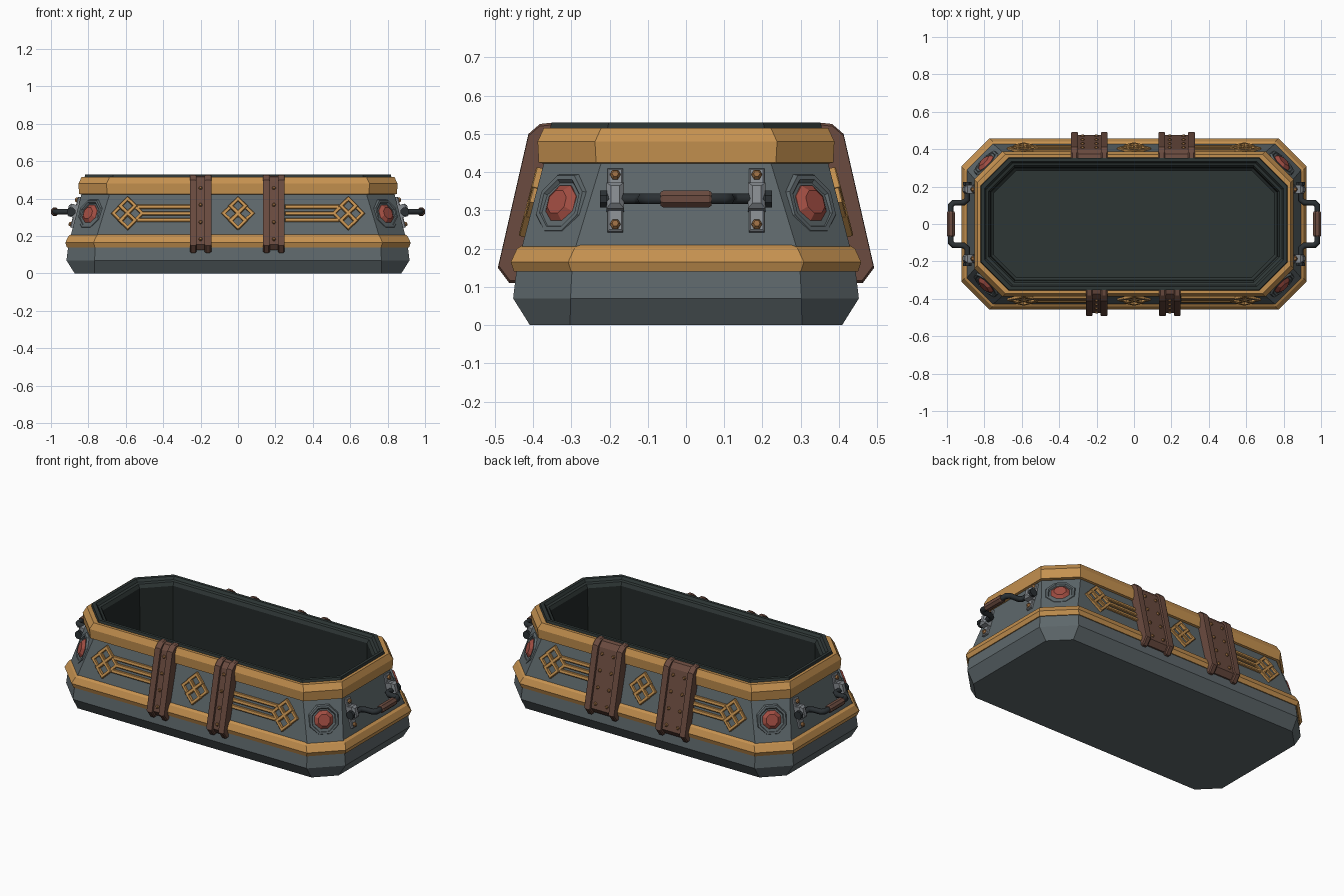
import bpy, bmesh, math
from mathutils import Matrix, Vector

if "Cube" in bpy.data.objects:
    bpy.data.objects.remove(bpy.data.objects["Cube"])


def mat(name, r, g, b):
    m = bpy.data.materials.new(name)
    m.diffuse_color = (r, g, b, 1)
    m.use_nodes = True
    m.node_tree.nodes["Principled BSDF"].inputs["Base Color"].default_value = m.diffuse_color
    return m


SLATE = mat("slate", .112, .138, .148)
GOLD = mat("gold", .56, .285, .08)
BROWN = mat("brown leather", .145, .070, .050)
RED = mat("red gem", .36, .075, .055)
DARK = mat("dark lining", .027, .037, .036)
SHADE = mat("blackened inner wall", .017, .023, .022)
STEEL = mat("steel", .235, .255, .275)
IRON = mat("black iron", .024, .030, .034)
RIVET = mat("bronze rivet", .33, .155, .055)


def loft(name, rings, mats, M=None, loop=False, pick=None):
    """Skin equal-sized point rings; loop joins last ring to first, otherwise capped."""
    bm = bmesh.new()
    vs = [[bm.verts.new(p) for p in ring] for ring in rings]
    n, k = len(rings[0]), len(rings)
    for i in range(k if loop else k - 1):
        a, b = vs[i], vs[(i + 1) % k]
        for j in range(n):
            f = bm.faces.new((a[j], a[(j + 1) % n], b[(j + 1) % n], b[j]))
            f.material_index = pick(i) if pick else 0
    if not loop:
        bm.faces.new(vs[0]).material_index = pick(-1) if pick else 0
        bm.faces.new(vs[-1]).material_index = pick(k) if pick else 0
    bmesh.ops.recalc_face_normals(bm, faces=bm.faces)
    if M:
        bm.transform(M)
    me = bpy.data.meshes.new(name)
    bm.to_mesh(me)
    bm.free()
    for m in mats:
        me.materials.append(m)
    ob = bpy.data.objects.new(name, me)
    bpy.context.collection.objects.link(ob)
    return ob


def octo(r, z, c=.15):
    """Chamfered rectangle of half depth r at height z, corner cut c."""
    x = r + .465
    return [(x - c, -r, z), (x, c - r, z), (x, r - c, z), (x - c, r, z),
            (c - x, r, z), (-x, r - c, z), (-x, c - r, z), (c - x, -r, z)]


def ngon(n, r, z, phase=0.0):
    return [(r * math.cos(phase + i * math.tau / n), r * math.sin(phase + i * math.tau / n), z)
            for i in range(n)]


def box(name, u, v, n0, n1, w, h, m, M, bev=.004):
    """Plate in a face frame with chamfered upper edge."""
    def rect(i, n):
        a, b = w / 2 - i, h / 2 - i
        return [(u - a, v - b, n), (u + a, v - b, n), (u + a, v + b, n), (u - a, v + b, n)]
    return loft(name, [rect(0, n0), rect(0, n1 - bev), rect(bev, n1)], [m], M)


def stud(name, u, v, n, r, h, m, M):
    return loft(name, [ngon(6, r, 0), ngon(6, r, h * .5), ngon(6, r * .6, h)], [m],
                M @ Matrix.Translation((u, v, n)))


def frame(nx, ny, slope, px, py, z=.32):
    """Local axes on a sloped wall: u sideways, v up, n outward."""
    n = Vector((nx, ny, slope)).normalized()
    u = Vector((-ny, nx, 0)).normalized()
    M = Matrix((u, n.cross(u), n)).transposed().to_4x4()
    M.translation = (px, py, z)
    return M


# Hollow body: plinth, sloped wall, dark rim, lining and floor
body = [(.408, 0, .105), (.452, .07, .15), (.443, .145, .145), (.43, .2, .14), (.37, .43, .15),
        (.357, .505, .15), (.352, .53, .15), (.335, .53, .145), (.325, .515, .14),
        (.312, .51, .135), (.302, .49, .13), (.296, .1, .125), (.285, .09, .12)]
loft("chest_body", [octo(*p) for p in body], [SLATE, DARK, SHADE],
     pick=lambda i: 0 if i < 5 else 2 if i == 10 else 1)

# Gold bands
loft("lower_band", [octo(r, z) for r, z in
     [(.42, .143), (.450, .140), (.458, .165), (.442, .2), (.418, .215)]], [GOLD], loop=True)
loft("upper_band", [octo(r, z) for r, z in
     [(.36, .42), (.385, .425), (.388, .48), (.372, .515), (.35, .515)]], [GOLD], loop=True)


# Leather straps: centre plate between two raised rails
def strap(side, xc, width, cols):
    rail = [(.42, .11), (.462, .11), (.492, .15), (.412, .50), (.382, .526), (.345, .530),
            (.343, .50), (.36, .43)]
    plate = [(.42, .125), (.455, .125), (.476, .155), (.399, .49), (.375, .517), (.354, .522),
             (.352, .50), (.36, .43)]

    def slab(name, prof, x0, x1, bev):
        cy, cz = .41, .33

        def ring(x, s):
            return [(x, side * (cy + (y - cy) * s), cz + (z - cz) * s) for y, z in prof]
        loft(name, [ring(x0, 1 - bev), ring(x0 + .007, 1), ring(x1 - .007, 1), ring(x1, 1 - bev)],
             [BROWN])
    h = width / 2
    slab("strap_plate", plate, xc - h + .01, xc + h - .01, 0)
    slab("strap_rail", rail, xc - h, xc - h + .036, .03)
    slab("strap_rail", rail, xc + h - .036, xc + h, .03)
    M = frame(0, side, .23, xc, side * .437)
    for c in cols:
        for v in (-.14, -.047, .047, .14):
            stud("strap_rivet", c, v, -.003, .0105, .013, RIVET, M)


for x in (-.2, .192):
    strap(-1, x, .115, [0])
for x in (-.238, .228):
    strap(1, x, .195, [-.037, .037])


# Knot ornaments of interlocking square links, with bars
def link(u, v, top, M):
    R, r = .053, .027
    loft("knot_link", [ngon(4, R, -.01), ngon(4, R, top - .003), ngon(4, R - .004, top),
                       ngon(4, r + .003, top), ngon(4, r, -.01)], [GOLD],
         M @ Matrix.Translation((u, v, 0)), loop=True)


for side in (-1, 1):
    M = frame(0, side, .26, 0, side * .399)
    for kx in (-.59, 0, .59):
        for du, dv, t in ((-.037, 0, .012), (.037, 0, .012), (0, .04, .016), (0, -.04, .016)):
            link(kx + du, dv, t, M)
    for s in (-1, 1):
        for v, a, b in ((.036, .25, .54), (0, .25, .52), (-.036, .25, .54)):
            box("ornament_bar", s * (a + b) / 2, v, -.01, .012, b - a, .022, GOLD, M)

# Corner gems in octagonal sockets
P = math.pi / 8
for sx in (-1, 1):
    for sy in (-1, 1):
        M = frame(sx * .7071, sy * .7071, .33, sx * .787, sy * .322, .315)
        loft("gem_socket", [ngon(8, r, n, P) for r, n in
             [(.092, -.03), (.090, .002), (.082, .014), (.070, .014), (.058, -.004), (.056, -.03)]],
             [SLATE], M, loop=True)
        loft("corner_gem", [ngon(8, r, n, P) for r, n in
             [(.059, -.02), (.054, .008), (.034, .024)]], [RED], M)

# End handles: brackets, bent bar and leather grip
for s in (-1, 1):
    M = frame(s, 0, .26, s * .864, 0)
    for y in (-.185, .185):
        box("bracket_plate", y, .005, -.01, .014, .040, .17, STEEL, M)
        box("bracket_block", y, .01, -.01, .05, .046, .07, STEEL, M, .012)
        for v in (-.062, .072):
            stud("bracket_bolt", y, v, .012, .014, .014, RIVET, M)
    cu = bpy.data.curves.new("handle_bar", "CURVE")
    cu.dimensions = "3D"
    cu.bevel_depth, cu.bevel_resolution, cu.use_fill_caps = .016, 1, True
    path = [(.892, .225), (.892, .13), (.91, .115), (.965, .113), (.980, .098)]
    path += [(x, -y) for x, y in reversed(path)]
    sp = cu.splines.new("POLY")
    sp.points.add(len(path) - 1)
    for p, (x, y) in zip(sp.points, path):
        p.co = (s * x, y, .33, 1)
    cu.materials.append(IRON)
    bpy.context.collection.objects.link(bpy.data.objects.new("handle_bar", cu))
    G = Matrix.Translation((s * .979, 0, .33)) @ Matrix.Rotation(math.pi / 2, 4, "X")
    loft("handle_grip", [ngon(8, r, z, P) for r, z in
         [(.019, -.067), (.0235, -.06), (.0235, .06), (.019, .067)]], [BROWN], G)
    for y in (-.216, .216):
        K = Matrix.Translation((s * .892, y, .33)) @ Matrix.Rotation(math.pi / 2, 4, "X")
        loft("handle_end_knob", [ngon(8, .024, z, P) for z in (-.009, .009)], [IRON], K)
